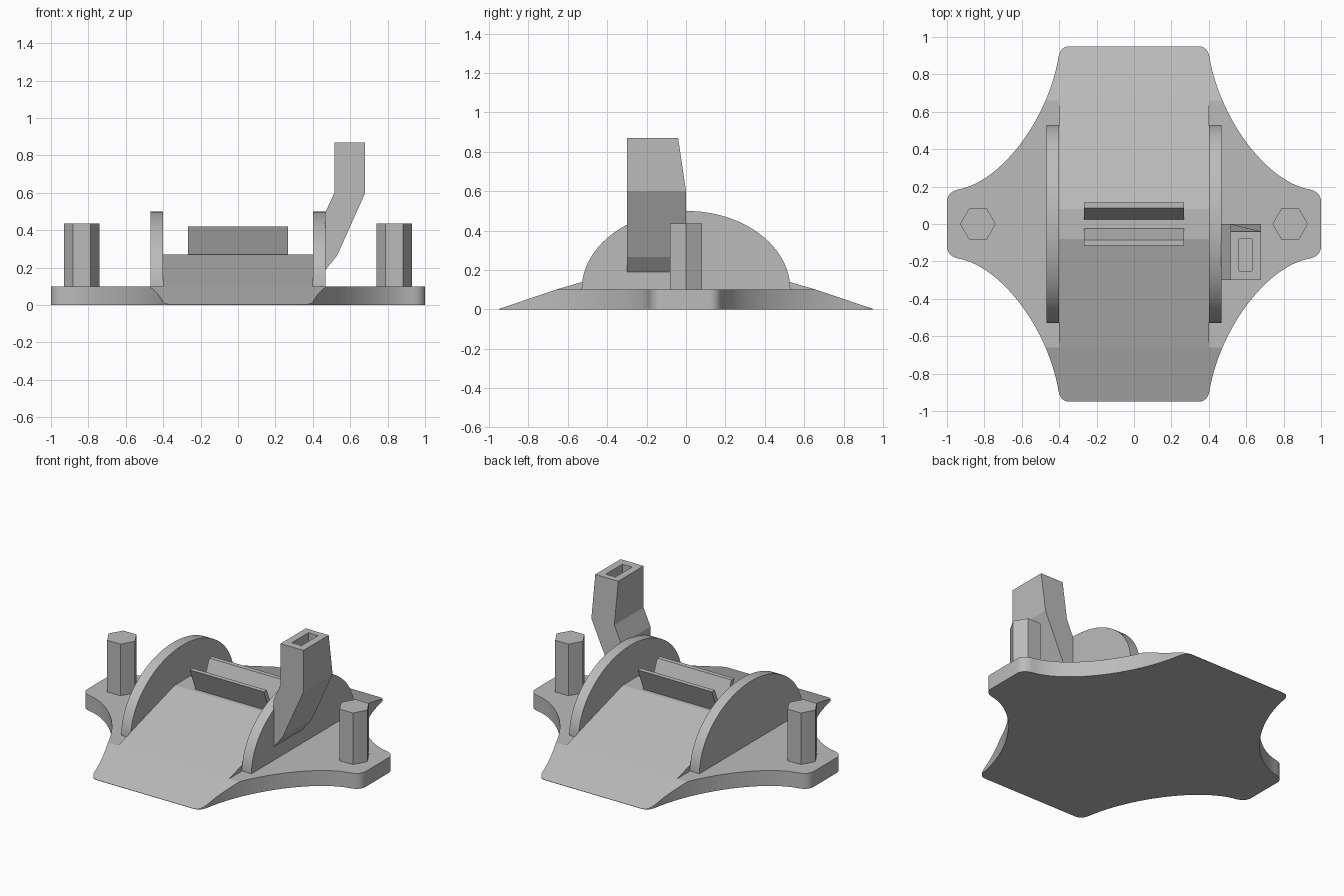
import bpy, bmesh
from math import cos, sin, pi, radians
from mathutils import Vector

cube = bpy.data.objects.get("Cube")
if cube:
    bpy.data.objects.remove(cube, do_unlink=True)

grey = bpy.data.materials.new("plain grey")
grey.use_nodes = True
COLOUR = (0.5, 0.5, 0.5, 1)
grey.diffuse_color = COLOUR
grey.node_tree.nodes["Principled BSDF"].inputs["Base Color"].default_value = COLOUR


def finish(name, bm, smooth=None):
    bmesh.ops.recalc_face_normals(bm, faces=bm.faces[:])
    mesh = bpy.data.meshes.new(name)
    bm.to_mesh(mesh)
    bm.free()
    mesh.materials.append(grey)
    obj = bpy.data.objects.new(name, mesh)
    bpy.context.collection.objects.link(obj)
    if smooth:
        bpy.ops.object.select_all(action="DESELECT")
        obj.select_set(True)
        bpy.context.view_layer.objects.active = obj
        bpy.ops.object.shade_smooth_by_angle(angle=radians(smooth))
    return obj


def prism(profile, axis, lo, hi):
    """Extrude a 2D profile along axis 0, 1 or 2 from lo to hi."""
    def place(p):
        co = list(p)
        co.insert(axis, lo)
        return co
    bm = bmesh.new()
    face = bm.faces.new([bm.verts.new(place(p)) for p in profile])
    out = bmesh.ops.extrude_face_region(bm, geom=[face])
    for v in out["geom"]:
        if isinstance(v, bmesh.types.BMVert):
            v.co[axis] = hi
    return bm


def bezier(a, b, c, d, steps):
    a, b, c, d = (Vector(p) for p in (a, b, c, d))
    for i in range(steps + 1):
        t = i / steps
        s = 1 - t
        yield a * s**3 + b * 3 * s * s * t + c * 3 * s * t * t + d * t**3


# Base plate: one quarter outline mirrored four ways
quarter = list(bezier((1, .12), (1, .15), (.98, .175), (.94, .185), 9))
quarter += list(bezier((.94, .185), (.72, .22), (.46, .55), (.402, .9), 28))[1:]
quarter += list(bezier((.402, .9), (.395, .93), (.375, .95), (.345, .95), 9))[1:]
outline = [(x, y) for x, y in quarter]
outline += [(-x, y) for x, y in reversed(outline)]
outline += [(-x, -y) for x, y in outline]
bm = prism(outline, 2, 0, .1)
# Slope the front and back ends down to the ground
for side in (-1, 1):
    cut = bmesh.ops.bisect_plane(bm, geom=bm.verts[:] + bm.edges[:] + bm.faces[:],
                                 plane_co=(0, side * .66, .1),
                                 plane_no=(0, side * .098, .29), clear_outer=True)
    edges = [e for e in cut["geom_cut"] if isinstance(e, bmesh.types.BMEdge)]
    bmesh.ops.holes_fill(bm, edges=[e for e in edges if e.is_valid and e.is_boundary])
finish("base_plate", bm, 14)

# Central ramp rising to a flat ridge
ramp = [(-.66, .1), (-.08, .27), (.08, .27), (.66, .1), (.6, .05), (-.6, .05)]
finish("ramp", prism(ramp, 0, -.4, .4))

# Outward leaning clip walls on the ridge, with a floor between them
for name, s in (("front_clip_wall", -1), ("back_clip_wall", 1)):
    wall = [(s * .02, .26), (s * .085, .42), (s * .115, .42), (s * .05, .26)]
    finish(name, prism(wall, 0, -.267, .267))

for name, s in (("left", 1), ("right", -1)):
    # Half-oval side cheek
    arch = [(.53 * cos(pi * i / 48), .1 + .4 * sin(pi * i / 48)) for i in range(49)]
    arch += [(-.53, .09), (.53, .09)]
    lo, hi = sorted((s * .4, s * .468))
    finish(name + "_cheek", prism(arch, 0, lo, hi), 14)
    # Hexagonal post
    hexagon = [(s * .835 + .095 * cos(pi * i / 3), .095 * sin(pi * i / 3)) for i in range(6)]
    finish(name + "_post", prism(hexagon, 2, .09, .435))

# Cranked socket arm on the left cheek
arm = [(.465, .185), (.53, .265), (.68, .6), (.68, .87), (.515, .87), (.515, .6), (.465, .49)]
bm = prism(arm, 1, -.3, 0)
for v in bm.verts:
    if v.co.z > .8 and v.co.y > -.1:
        v.co.y = -.04
# Sink a rectangular socket into the top
bmesh.ops.recalc_face_normals(bm, faces=bm.faces[:])
top = max(bm.faces, key=lambda f: f.calc_center_median().z)
bmesh.ops.inset_individual(bm, faces=[top], thickness=.045)
for v in top.verts:
    v.co.x = .562 if v.co.x < .6 else .632
    v.co.y = -.25 if v.co.y < -.17 else -.08
sunk = bmesh.ops.extrude_face_region(bm, geom=[top])
for v in sunk["geom"]:
    if isinstance(v, bmesh.types.BMVert):
        v.co.z -= .25
if top.is_valid:
    bm.faces.remove(top)
finish("socket_arm", bm)
